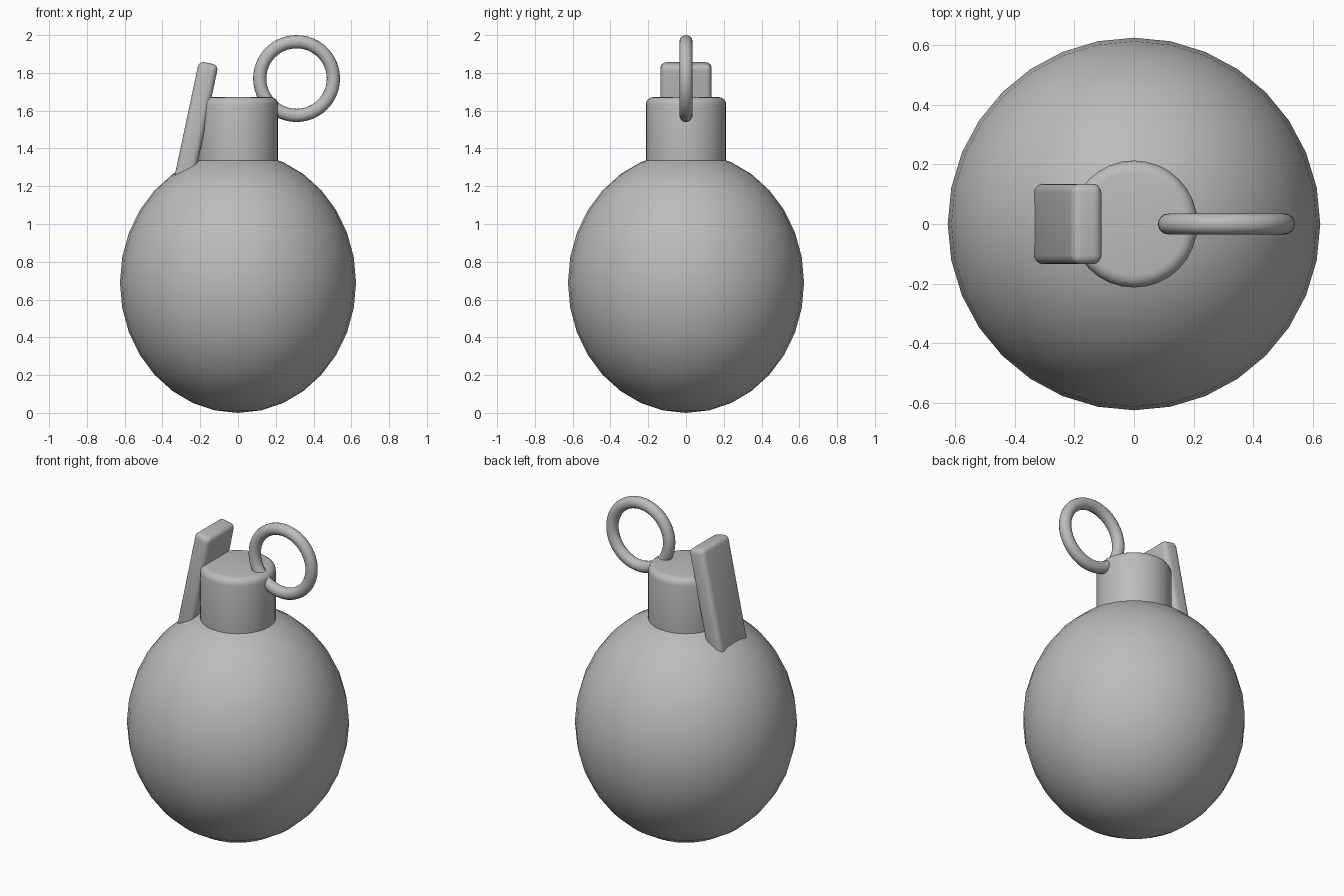
import bpy
from math import radians

if "Cube" in bpy.data.objects:
    bpy.data.objects.remove(bpy.data.objects["Cube"])

# Single plain grey
grey = bpy.data.materials.new("plain_grey")
grey.use_nodes = True
colour = (0.5, 0.5, 0.5, 1)
grey.diffuse_color = colour
grey.node_tree.nodes["Principled BSDF"].inputs["Base Color"].default_value = colour


def finish(name, bevel=0.0, smooth_angle=40):
    """Name, colour, optionally round the edges, and smooth the new part."""
    part = bpy.context.object
    part.name = name
    part.data.materials.append(grey)
    bpy.ops.object.transform_apply(location=False, rotation=False, scale=True)
    if bevel:
        mod = part.modifiers.new("rounded_edges", "BEVEL")
        mod.width = bevel
        mod.segments = 4
        mod.limit_method = "ANGLE"
        mod.angle_limit = radians(40)
        bpy.ops.object.modifier_apply(modifier=mod.name)
    bpy.ops.object.shade_smooth_by_angle(angle=radians(smooth_angle))
    return part


# Egg-shaped body
bpy.ops.mesh.primitive_uv_sphere_add(segments=32, ring_count=16, radius=1, location=(0, 0, 0.69))
bpy.context.object.scale = (0.625, 0.625, 0.69)
finish("body")

# Neck with a rounded top rim, its base sunk into the body
bpy.ops.mesh.primitive_cylinder_add(vertices=32, radius=0.213, depth=0.47, location=(0, 0, 1.437))
finish("neck", bevel=0.04)

# Leaning lever beside the neck, its foot sunk into the body
bpy.ops.mesh.primitive_cube_add(size=1, location=(-0.233, 0, 1.485), rotation=(0, radians(12), 0))
bpy.context.object.scale = (0.105, 0.27, 0.75)
finish("lever", bevel=0.03)

# Upright pull ring
bpy.ops.mesh.primitive_torus_add(major_segments=48, minor_segments=16, major_radius=0.195,
                                 minor_radius=0.035, location=(0.31, 0, 1.77),
                                 rotation=(radians(90), 0, 0))
finish("pull_ring")
